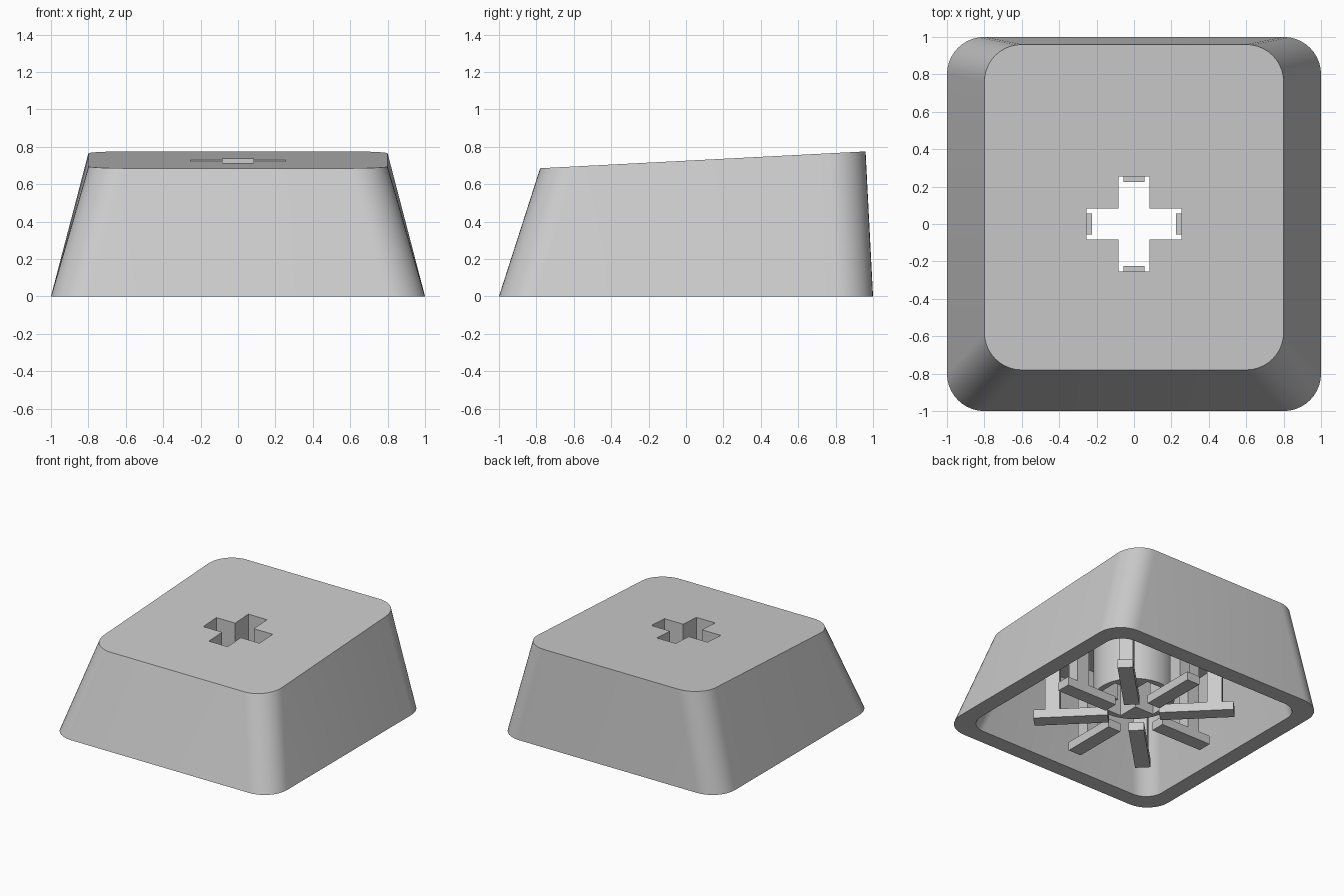
import bpy, bmesh
from math import sin, cos, pi
from mathutils import Matrix, Vector

cube = bpy.data.objects.get("Cube")
if cube:
    bpy.data.objects.remove(cube, do_unlink=True)

grey = bpy.data.materials.new("light grey plastic")
grey.use_nodes = True
grey.diffuse_color = (0.6, 0.6, 0.6, 1)
grey.node_tree.nodes["Principled BSDF"].inputs["Base Color"].default_value = (0.6, 0.6, 0.6, 1)


def make_object(name, bm):
    bmesh.ops.recalc_face_normals(bm, faces=bm.faces)
    mesh = bpy.data.meshes.new(name)
    bm.to_mesh(mesh)
    bm.free()
    mesh.materials.append(grey)
    obj = bpy.data.objects.new(name, mesh)
    bpy.context.collection.objects.link(obj)
    return obj


def activate(obj):
    bpy.ops.object.select_all(action='DESELECT')
    obj.select_set(True)
    bpy.context.view_layer.objects.active = obj


def top_z(y):
    """Height of the sloping top surface."""
    return 0.685 + 0.0517 * (y + 0.78)


def add_box(bm, x0, x1, y0, y1, z0, z1, turn=0):
    mat = (Matrix.Rotation(turn, 4, 'Z')
           @ Matrix.Translation(((x0 + x1) / 2, (y0 + y1) / 2, (z0 + z1) / 2))
           @ Matrix.Diagonal((x1 - x0, y1 - y0, z1 - z0, 1)))
    bmesh.ops.create_cube(bm, size=1, matrix=mat)


def rounded_ring(bm, half_x, front, back, radius, height, steps=10):
    """Rounded rectangle of vertices; height is a function of y."""
    ring = []
    corners = ((1, back), (-1, back), (-1, front), (1, front))
    for i, (side, y) in enumerate(corners):
        cx = side * (half_x - radius)
        cy = y - radius if y == back else y + radius
        for k in range(steps + 1):
            a = (i + k / steps) * pi / 2
            py = cy + radius * sin(a)
            ring.append(bm.verts.new((cx + radius * cos(a), py, height(py))))
    return ring


def bridge(bm, a, b):
    for i in range(len(a)):
        j = (i + 1) % len(a)
        bm.faces.new((a[i], a[j], b[j], b[i]))


# Hollow tapered cap with a sloping top
bm = bmesh.new()
outer_low = rounded_ring(bm, 1, -1, 1, 0.2, lambda y: 0)
outer_top = rounded_ring(bm, 0.8, -0.78, 0.96, 0.2, top_z)
inner_low = rounded_ring(bm, 0.87, -0.87, 0.87, 0.15, lambda y: 0)
inner_top = rounded_ring(bm, 0.69, -0.67, 0.84, 0.15, lambda y: top_z(y) - 0.1)
bridge(bm, outer_low, outer_top)
bridge(bm, outer_low, inner_low)
bridge(bm, inner_low, inner_top)
bm.faces.new(outer_top)
bm.faces.new(inner_top)
cap_shell = make_object("cap_shell", bm)

# Round stem hanging from the ceiling
bm = bmesh.new()
bmesh.ops.create_cone(bm, cap_ends=True, segments=48, radius1=0.3, radius2=0.3,
                      depth=0.5, matrix=Matrix.Translation((0, 0, 0.41)))
stem = make_object("stem", bm)

# Cross-shaped socket cut through the top and the stem
bm = bmesh.new()
long, wide = 0.253, 0.084
outline = []
for i in range(4):
    turn = Matrix.Rotation(i * pi / 2, 3, 'Z')
    for p in ((long, -wide), (long, wide), (wide, wide)):
        outline.append(bm.verts.new(turn @ Vector((*p, -0.1))))
base = bm.faces.new(outline)
grown = bmesh.ops.extrude_face_region(bm, geom=[base])["geom"]
bmesh.ops.translate(bm, vec=(0, 0, 1.2),
                    verts=[g for g in grown if isinstance(g, bmesh.types.BMVert)])
cutter = make_object("socket_cutter", bm)
cutter.hide_render = True

for obj in (cap_shell, stem):
    activate(obj)
    mod = obj.modifiers.new("socket", 'BOOLEAN')
    mod.operation = 'DIFFERENCE'
    mod.solver = 'EXACT'
    mod.object = cutter
    bpy.ops.object.modifier_apply(modifier=mod.name)
    bpy.ops.object.shade_smooth_by_angle(angle=pi / 6)
bpy.data.objects.remove(cutter, do_unlink=True)

# Eight radial arms, each hung from the ceiling by a post
for i in range(8):
    turn = i * pi / 4
    start, end, post = (0.19, 0.74, 0.6) if i % 2 else (0.225, 0.68, 0.53)
    bm = bmesh.new()
    add_box(bm, start, end, -0.057, 0.057, 0, 0.07, turn)
    make_object(f"arm_{i + 1}", bm)
    ceiling = top_z(post * sin(turn)) - 0.06
    bm = bmesh.new()
    add_box(bm, post - 0.055, post + 0.055, -0.05, 0.05, 0.06, ceiling, turn)
    make_object(f"post_{i + 1}", bm)
